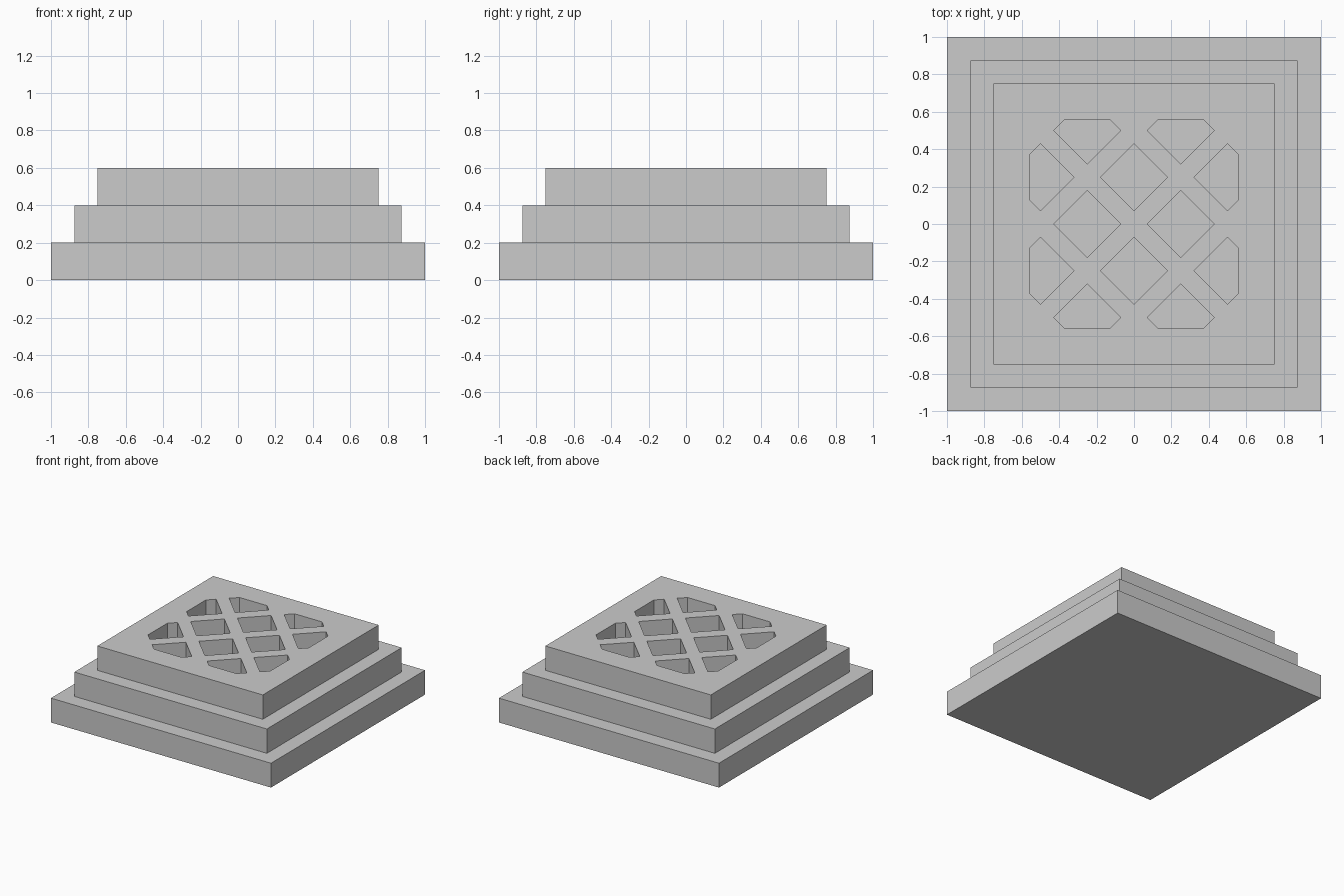
import bpy, bmesh
from math import pi
from mathutils import Matrix, Vector

if "Cube" in bpy.data.objects:
    bpy.data.objects.remove(bpy.data.objects["Cube"])


def make_object(name, bm):
    bmesh.ops.recalc_face_normals(bm, faces=bm.faces)
    mesh = bpy.data.meshes.new(name)
    bm.to_mesh(mesh)
    bm.free()
    ob = bpy.data.objects.new(name, mesh)
    bpy.context.collection.objects.link(ob)
    return ob


def slab(name, half, z0, z1):
    bm = bmesh.new()
    bmesh.ops.create_cube(bm, size=1, matrix=Matrix.Translation((0, 0, (z0 + z1) / 2))
                          @ Matrix.Diagonal((2 * half, 2 * half, z1 - z0, 1)))
    return make_object(name, bm)


def prism(bm, points, z0, z1):
    bottom = [bm.verts.new((p.x, p.y, z0)) for p in points]
    top = [bm.verts.new((p.x, p.y, z1)) for p in points]
    n = len(points)
    bm.faces.new(bottom[::-1])
    bm.faces.new(top)
    for i in range(n):
        j = (i + 1) % n
        bm.faces.new((bottom[i], bottom[j], top[j], top[i]))


# Three stepped square tiers
slab("base_tier", 1.0, 0.0, 0.2)
slab("middle_tier", 0.875, 0.2, 0.4)
top = slab("top_tier", 0.752, 0.4, 0.6)

# Lattice openings: one inner diamond and two clipped diamonds per side
R, EDGE = 0.18, 0.555
diamond = [(-R, 0), (0, -R), (R, 0), (0, R)]
clip = EDGE - 0.5
clipped = [(-R, 0), (0, -R), (R, 0), (R - clip, clip), (clip - R, clip)]
bm = bmesh.new()
for k in range(4):
    turn = Matrix.Rotation(k * pi / 2, 3, 'Z')
    for shape, cx, cy in ((diamond, 0, 0.25), (clipped, -0.25, 0.5), (clipped, 0.25, 0.5)):
        prism(bm, [turn @ Vector((x + cx, y + cy, 0)) for x, y in shape], 0.3, 0.7)
cutter = make_object("lattice_cutter", bm)
cutter.hide_render = True

# Cut the openings through the top tier
mod = top.modifiers.new("openings", 'BOOLEAN')
mod.operation = 'DIFFERENCE'
mod.solver = 'EXACT'
mod.object = cutter
bpy.context.view_layer.objects.active = top
bpy.ops.object.modifier_apply(modifier=mod.name)
bpy.data.objects.remove(cutter)
